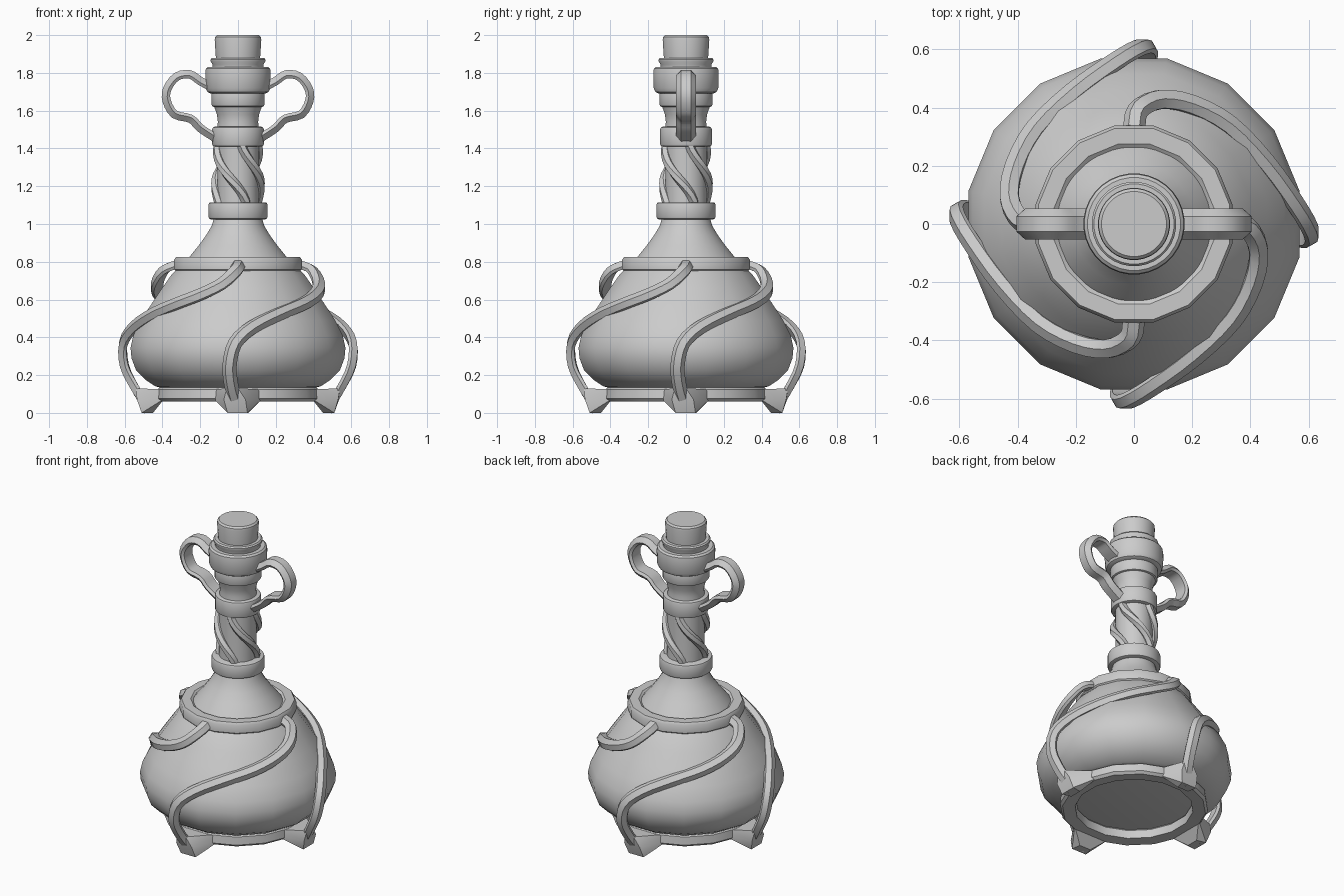
import bpy, bmesh, math
from mathutils import Vector, Matrix

if "Cube" in bpy.data.objects:
    bpy.data.objects.remove(bpy.data.objects["Cube"])


def finish(name, bm, angle=35):
    bmesh.ops.recalc_face_normals(bm, faces=bm.faces)
    me = bpy.data.meshes.new(name)
    bm.to_mesh(me)
    bm.free()
    me.shade_smooth()
    me.set_sharp_from_angle(angle=math.radians(angle))
    ob = bpy.data.objects.new(name, me)
    bpy.context.collection.objects.link(ob)
    return ob


def lathe(name, profile, n=32, closed=False, angle=35):
    """Revolve (radius, z) points; open profiles get end caps."""
    bm = bmesh.new()
    rows = []
    for r, z in profile:
        rows.append([bm.verts.new((r * math.cos((i + .5) * math.tau / n),
                                   r * math.sin((i + .5) * math.tau / n), z)) for i in range(n)])
    m = len(rows)
    for j in range(m if closed else m - 1):
        a, b = rows[j], rows[(j + 1) % m]
        for i in range(n):
            k = (i + 1) % n
            bm.faces.new((a[i], a[k], b[k], b[i]))
    if not closed:
        bm.faces.new(rows[0])
        bm.faces.new(rows[-1])
    return finish(name, bm, angle)


def band(name, r, z0, z1, n=32, c=.012):
    """Solid disc with rounded rims."""
    return lathe(name, [(r - c, z0), (r - c * .3, z0 + c * .3), (r, z0 + c),
                        (r, z1 - c), (r - c * .3, z1 - c * .3), (r - c, z1)], n)


def smooth_path(pts, steps):
    """Catmull-Rom interpolation through the points."""
    p = [Vector(q) for q in pts]
    p = [2 * p[0] - p[1]] + p + [2 * p[-1] - p[-2]]
    out = []
    for i in range(1, len(p) - 2):
        a, b, c, d = p[i - 1:i + 3]
        for s in range(steps):
            t = s / steps
            out.append(.5 * (2 * b + (c - a) * t + (2 * a - 5 * b + 4 * c - d) * t * t
                             + (3 * b - a - 3 * c + d) * t ** 3))
    return out + [p[-2]]


def sweep(name, path, width, thick, normal_at, rot=0):
    """Sweep a chamfered strip along a path, bevelled side facing outwards."""
    w, h = width / 2, thick / 2
    sec = [(-w * .8, -h), (w * .8, -h), (w, -h * .3), (w * .5, h), (-w * .5, h), (-w, -h * .3)]
    bm = bmesh.new()
    rows = []
    for i, p in enumerate(path):
        t = (path[min(i + 1, len(path) - 1)] - path[max(i - 1, 0)]).normalized()
        nrm = normal_at(p)
        nrm = (nrm - t * nrm.dot(t)).normalized()
        side = t.cross(nrm)
        rows.append([bm.verts.new(p + side * x + nrm * y) for x, y in sec])
    for a, b in zip(rows, rows[1:]):
        for i in range(6):
            k = (i + 1) % 6
            bm.faces.new((a[i], a[k], b[k], b[i]))
    bm.faces.new(rows[0])
    bm.faces.new(rows[-1])
    bm.transform(Matrix.Rotation(rot, 4, 'Z'))
    return finish(name, bm)


# Bulbous flask body and concave shoulder
lathe("flask_body", [(.40, .13), (.445, .14), (.50, .175), (.55, .225), (.575, .29), (.58, .345),
                     (.565, .41), (.525, .49), (.465, .58), (.41, .66), (.36, .73), (.30, .79)], 16)
lathe("shoulder_cone", [(.275, .80), (.255, .83), (.21, .885), (.17, .94), (.14, .99), (.125, 1.04)], 32)
lathe("shoulder_collar", [(.26, .75), (.335, .75), (.345, .76), (.345, .81), (.335, .825),
                          (.28, .825), (.26, .81)], 16, closed=True)

# Neck, bands and stopper
lathe("neck_tube", [(.112, 1.05), (.11, 1.25), (.112, 1.45)])
band("neck_band_lower", .157, 1.025, 1.115)
band("neck_band_upper", .137, 1.41, 1.515)
lathe("neck_flare", [(.112, 1.50), (.107, 1.54), (.112, 1.58), (.13, 1.63)])
band("lip_band_lower", .140, 1.62, 1.71)
lathe("lip_bowl", [(.145, 1.69), (.163, 1.70), (.172, 1.72), (.174, 1.80), (.171, 1.822), (.16, 1.832)])
lathe("lip_rim", [(.135, 1.82), (.135, 1.845), (.145, 1.86), (.145, 1.872), (.138, 1.88)])
lathe("stopper", [(.117, 1.87), (.124, 1.975), (.122, 1.99), (.112, 2.0)])

# Twisted ribs around the neck
for k in range(4):
    pts = []
    for i in range(13):
        f = i / 12
        a = math.radians(190 + 105 * (f * f * (3 - 2 * f) * .6 + f * .4))
        r = .112 + .014 * math.sin(math.pi * f)
        pts.append(Vector((r * math.cos(a), r * math.sin(a), 1.42 - .32 * f)))
    sweep(f"neck_rib_{k + 1}", pts, .05, .035, lambda p: Vector((p.x, p.y, 0)), k * math.pi / 2)

# Pair of ear-shaped handles
ear = [(.15, 0, 1.73), (.2, 0, 1.757), (.255, 0, 1.792), (.325, 0, 1.78), (.375, 0, 1.715),
       (.377, 0, 1.65), (.335, 0, 1.58), (.25, 0, 1.557), (.2, 0, 1.508), (.12, 0, 1.455)]
for side, rot in (("right", 0), ("left", math.pi)):
    sweep(f"handle_{side}", smooth_path(ear, 3), .105, .045,
          lambda p: Vector((p.x - .26, 0, p.z - 1.66)) if p.z > 1.6 or p.x > .34
          else Vector((.3, 0, -1)), rot)

# Base ring under the body
lathe("base_ring", [(.35, .065), (.425, .06), (.44, .075), (.435, .125), (.42, .135), (.36, .13), (.345, .115)],
      16, closed=True)

# Four spiralling straps that sweep over the body and become legs
strap = [(.33, 0, .785), (.395, -.015, .755), (.432, -.09, .685), (.415, -.2, .63), (.345, -.33, .58),
         (.215, -.455, .525), (.075, -.555, .455), (-.015, -.607, .37), (-.045, -.602, .25),
         (-.035, -.55, .14), (-.01, -.495, .05), (0, -.475, .012)]
for k in range(4):
    rot = k * math.pi / 2
    sweep(f"strap_leg_{k + 1}", smooth_path(strap, 3), .076, .045,
          lambda p: Vector((p.x, p.y, (p.z - .35) * (2 if p.z > .35 else .5))), rot)
    # Flared foot joining leg and ring
    bm = bmesh.new()
    for x, y, z in [(-.055, -.51, 0), (.05, -.51, 0), (-.04, -.45, 0), (.04, -.45, 0),
                    (-.075, -.53, .07), (.04, -.535, .07), (-.13, -.39, .075), (.13, -.39, .075),
                    (-.12, -.40, .125), (.12, -.40, .125), (-.06, -.54, .13), (0, -.54, .13)]:
        bm.verts.new((x, y, z))
    bmesh.ops.convex_hull(bm, input=bm.verts)
    bm.transform(Matrix.Rotation(rot, 4, 'Z'))
    finish(f"foot_{k + 1}", bm)
